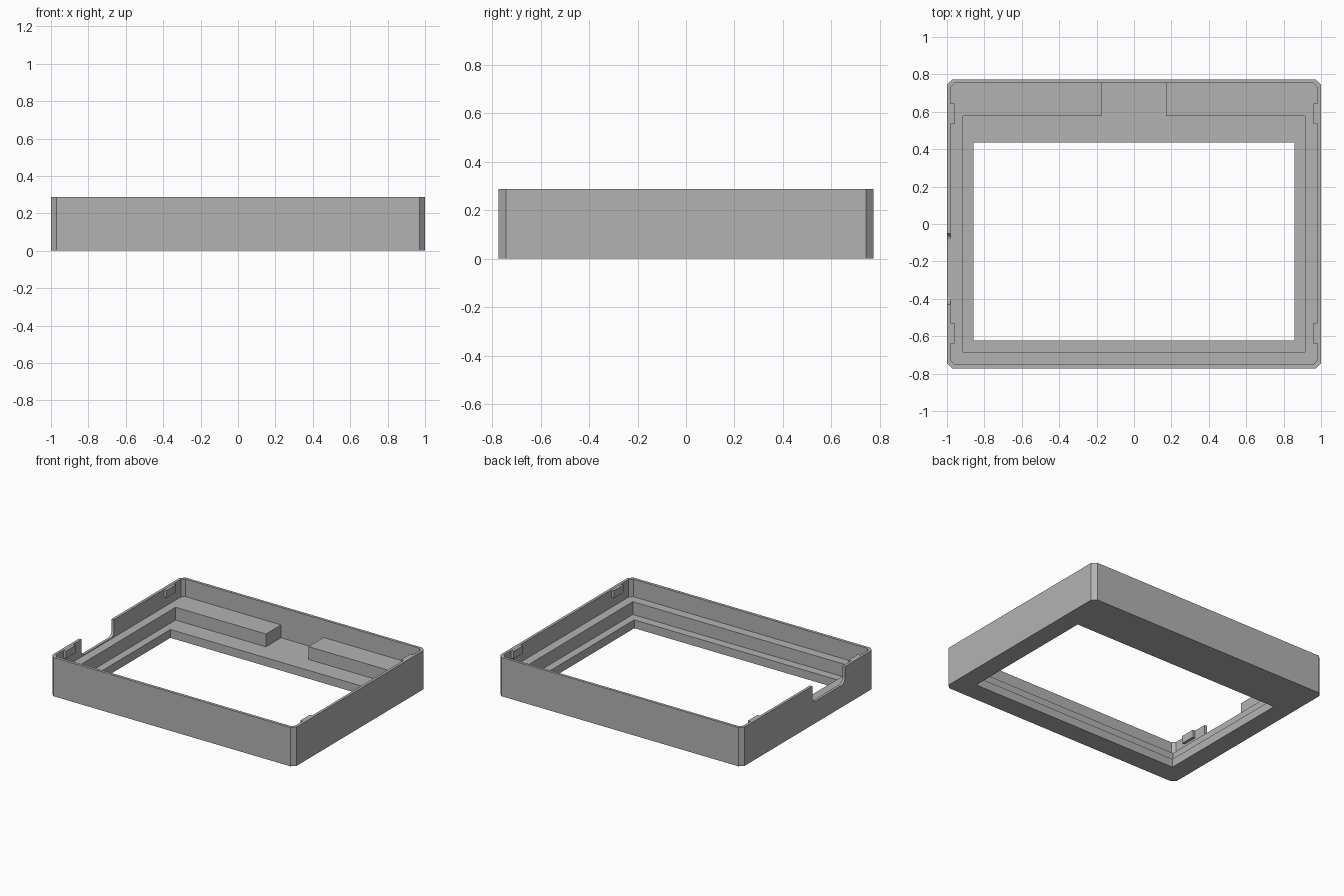
import bpy, bmesh
from mathutils import Vector

cube = bpy.data.objects.get("Cube")
if cube:
    bpy.data.objects.remove(cube, do_unlink=True)

grey = bpy.data.materials.new("plain_grey")
grey.use_nodes = True
grey.diffuse_color = (0.45, 0.45, 0.45, 1)
grey.node_tree.nodes["Principled BSDF"].inputs["Base Color"].default_value = (0.45, 0.45, 0.45, 1)

HEIGHT, LEDGE, FLOOR = 0.287, 0.157, 0.062


def make_object(name, bm):
    bmesh.ops.recalc_face_normals(bm, faces=bm.faces)
    mesh = bpy.data.meshes.new(name)
    bm.to_mesh(mesh)
    bm.free()
    mesh.materials.append(grey)
    obj = bpy.data.objects.new(name, mesh)
    bpy.context.collection.objects.link(obj)
    return obj


def box_mesh(low, high):
    bm = bmesh.new()
    bmesh.ops.create_cube(bm, size=1)
    low, high = Vector(low), Vector(high)
    for v in bm.verts:
        v.co = (low + high) / 2 + v.co * (high - low)
    return bm


def loop(bm, half_x, front, back, cut, z):
    """Rectangle with chamfered corners, counter-clockwise."""
    x, c = half_x, cut
    points = [(x - c, front), (x, front + c), (x, back - c), (x - c, back),
              (c - x, back), (-x, back - c), (-x, front + c), (c - x, front)]
    return [bm.verts.new((px, py, z)) for px, py in points]


def carve(target, cutter):
    cutter.hide_render = True
    mod = target.modifiers.new("carve", "BOOLEAN")
    mod.operation = "DIFFERENCE"
    mod.solver = "EXACT"
    mod.object = cutter
    bpy.ops.object.select_all(action="DESELECT")
    bpy.context.view_layer.objects.active = target
    target.select_set(True)
    bpy.ops.object.modifier_apply(modifier=mod.name)
    bpy.data.objects.remove(cutter, do_unlink=True)


# Frame: outer wall, thin rim, inner ledge, floor and window opening
bm = bmesh.new()
wall_out = (1, -0.773, 0.773, 0.03)
wall_in = (0.98, -0.752, 0.753, 0.022)
ledge_in = (0.915, -0.685, 0.577, 0)
opening = (0.858, -0.622, 0.435, 0)
stages = [(wall_out, 0), (wall_out, HEIGHT), (wall_in, HEIGHT), (wall_in, LEDGE),
          (ledge_in, LEDGE), (ledge_in, FLOOR), (opening, FLOOR), (opening, 0)]
rings = [loop(bm, *shape, z) for shape, z in stages]
for a, b in zip(rings, rings[1:] + rings[:1]):
    for i in range(8):
        j = (i + 1) % 8
        bm.faces.new((a[i], a[j], b[j], b[i]))
bmesh.ops.remove_doubles(bm, verts=bm.verts, dist=0.0001)
frame = make_object("frame", bm)

# Gap in the middle of the rear ledge
carve(frame, make_object("gap_cutter", box_mesh((-0.175, 0.5, FLOOR), (0.172, 0.753, 0.2))))

# Cable notch with rounded lower corners in the right wall
bm = box_mesh((-1.1, -0.43, 0.163), (-0.97, -0.05, 0.4))
lower = [e for e in bm.edges if all(v.co.z < 0.2 for v in e.verts)
         and abs(e.verts[0].co.y - e.verts[1].co.y) < 0.01]
bmesh.ops.bevel(bm, geom=lower, offset=0.04, segments=6, profile=0.5, affect="EDGES")
carve(frame, make_object("notch_cutter", bm))

# Four snap tabs inside the side walls
for side, side_name in ((1, "left"), (-1, "right")):
    for y, end_name in ((0.59, "rear"), (-0.585, "front")):
        xs = sorted((side * 0.959, side * 0.988))
        make_object(f"{end_name}_{side_name}_tab",
                    box_mesh((xs[0], y - 0.055, 0.23), (xs[1], y + 0.055, HEIGHT - 0.001)))
